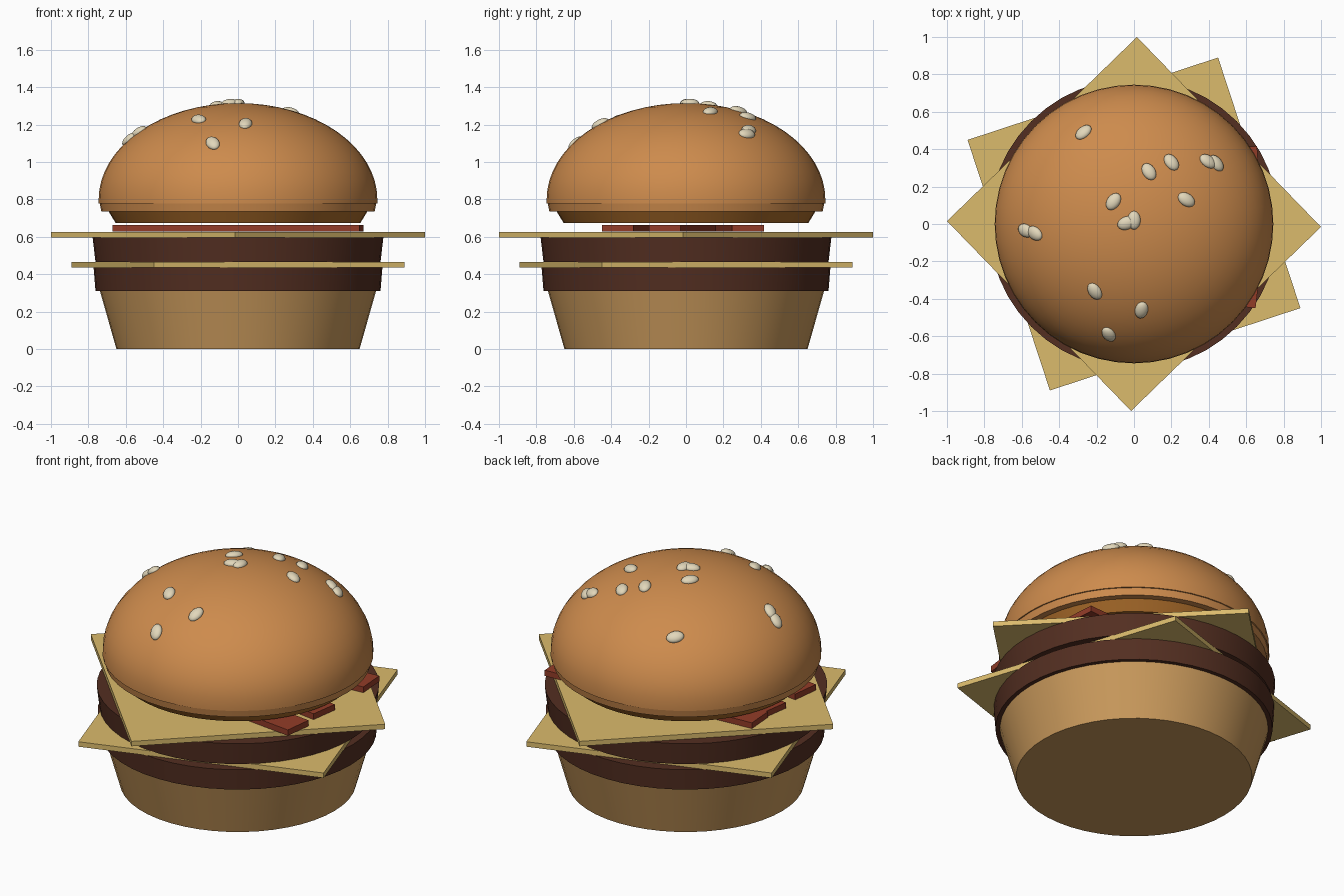
import bpy, bmesh
from math import sin, cos, pi, radians, sqrt
from mathutils import Matrix, Vector

if "Cube" in bpy.data.objects:
    bpy.data.objects.remove(bpy.data.objects["Cube"])


def material(name, rgb):
    m = bpy.data.materials.new(name)
    m.diffuse_color = tuple((c / 255) ** 2.2 for c in rgb) + (1,)
    m.use_nodes = True
    m.node_tree.nodes["Principled BSDF"].inputs["Base Color"].default_value = m.diffuse_color
    return m


CRUST = material("crust", (204, 138, 78))
CRUMB = material("crumb", (200, 152, 92))
UNDER = material("bun_underside", (165, 105, 45))
MEAT = material("meat", (84, 50, 38))
CHEESE = material("cheese", (218, 186, 108))
BACON = material("bacon", (145, 62, 44))
SEED = material("seed", (225, 214, 185))


def finish(bm, name, mat, smooth=None):
    bmesh.ops.recalc_face_normals(bm, faces=bm.faces[:])
    mesh = bpy.data.meshes.new(name)
    bm.to_mesh(mesh)
    bm.free()
    mesh.materials.append(mat)
    ob = bpy.data.objects.new(name, mesh)
    bpy.context.collection.objects.link(ob)
    if smooth:
        bpy.ops.object.select_all(action='DESELECT')
        ob.select_set(True)
        bpy.context.view_layer.objects.active = ob
        bpy.ops.object.shade_smooth_by_angle(angle=radians(smooth))
    return ob


def lathe(name, profile, mat, n=48):
    """Revolve (radius, z) points, bottom to top, and cap both ends."""
    bm = bmesh.new()
    rings = [[bm.verts.new((r * cos(2 * pi * i / n), r * sin(2 * pi * i / n), z))
              for i in range(n)] for r, z in profile]
    for a, b in zip(rings, rings[1:]):
        for i in range(n):
            j = (i + 1) % n
            bm.faces.new((a[i], a[j], b[j], b[i]))
    bm.faces.new(rings[0])
    bm.faces.new(rings[-1])
    return finish(bm, name, mat, 30)


def slab(name, size, centre, yaw, mat):
    bm = bmesh.new()
    bmesh.ops.create_cube(bm, size=1, matrix=Matrix.Translation(centre)
                          @ Matrix.Rotation(radians(yaw), 4, 'Z')
                          @ Matrix.Diagonal((*size, 1)))
    return finish(bm, name, mat)


# Bottom bun and the two patties
lathe("bottom_bun", [(0.65, 0), (0.738, 0.31)], CRUMB)
lathe("lower_patty", [(0.762, 0.31), (0.772, 0.435)], MEAT)
lathe("upper_patty", [(0.762, 0.465), (0.777, 0.595)], MEAT)

# Cheese slices
slab("lower_cheese", (1.41, 1.41, 0.03), (0, 0, 0.45), 18.2, CHEESE)
slab("upper_cheese", (1.414, 1.414, 0.03), (0, 0, 0.61), 44.1, CHEESE)

# Bacon strips, fanned slightly
for i, (y, yaw) in enumerate([(-0.285, -7), (-0.015, -8.5), (0.285, 4)]):
    slab(f"bacon_strip_{i + 1}", (1.33, 0.17, 0.035), (0, y, 0.645), yaw, BACON)

# Top bun: inset underside, stepped rim, elliptical dome
R, Z0, H = 0.745, 0.80, 0.515
lathe("top_bun_base", [(0.655, 0.675), (0.692, 0.736)], UNDER)
dome = [(R * cos(t * pi / 32), Z0 + H * sin(t * pi / 32)) for t in range(16)]
dome.append((0.002, Z0 + H))
lathe("top_bun", [(0.731, 0.736), (0.739, 0.778), (R, 0.779)] + dome, CRUST)

# Sesame seeds: x, y, yaw, laid flat on the dome
seeds = [(-0.27, 0.49, 45), (-0.11, 0.12, 55), (0.08, 0.28, 120), (0.20, 0.33, 125),
         (0.395, 0.335, 150), (0.44, 0.325, 130), (0.28, 0.13, 150), (0, 0.02, 90),
         (-0.04, 0.005, 20), (-0.58, -0.035, 160), (-0.53, -0.05, 150),
         (-0.21, -0.36, 120), (-0.135, -0.59, 110), (0.04, -0.46, 80)]
for i, (x, y, yaw) in enumerate(seeds):
    k = sqrt(1 - (x * x + y * y) / R ** 2)
    normal = Vector((x / R ** 2, y / R ** 2, k / H)).normalized()
    tilt = Vector((0, 0, 1)).rotation_difference(normal).to_matrix().to_4x4()
    bm = bmesh.new()
    bmesh.ops.create_uvsphere(bm, u_segments=16, v_segments=10, radius=1,
                              matrix=Matrix.Translation((x, y, Z0 + H * k)) @ tilt
                              @ Matrix.Rotation(radians(yaw), 4, 'Z')
                              @ Matrix.Diagonal((0.05, 0.035, 0.023, 1)))
    finish(bm, f"sesame_seed_{i + 1}", SEED, 60)
